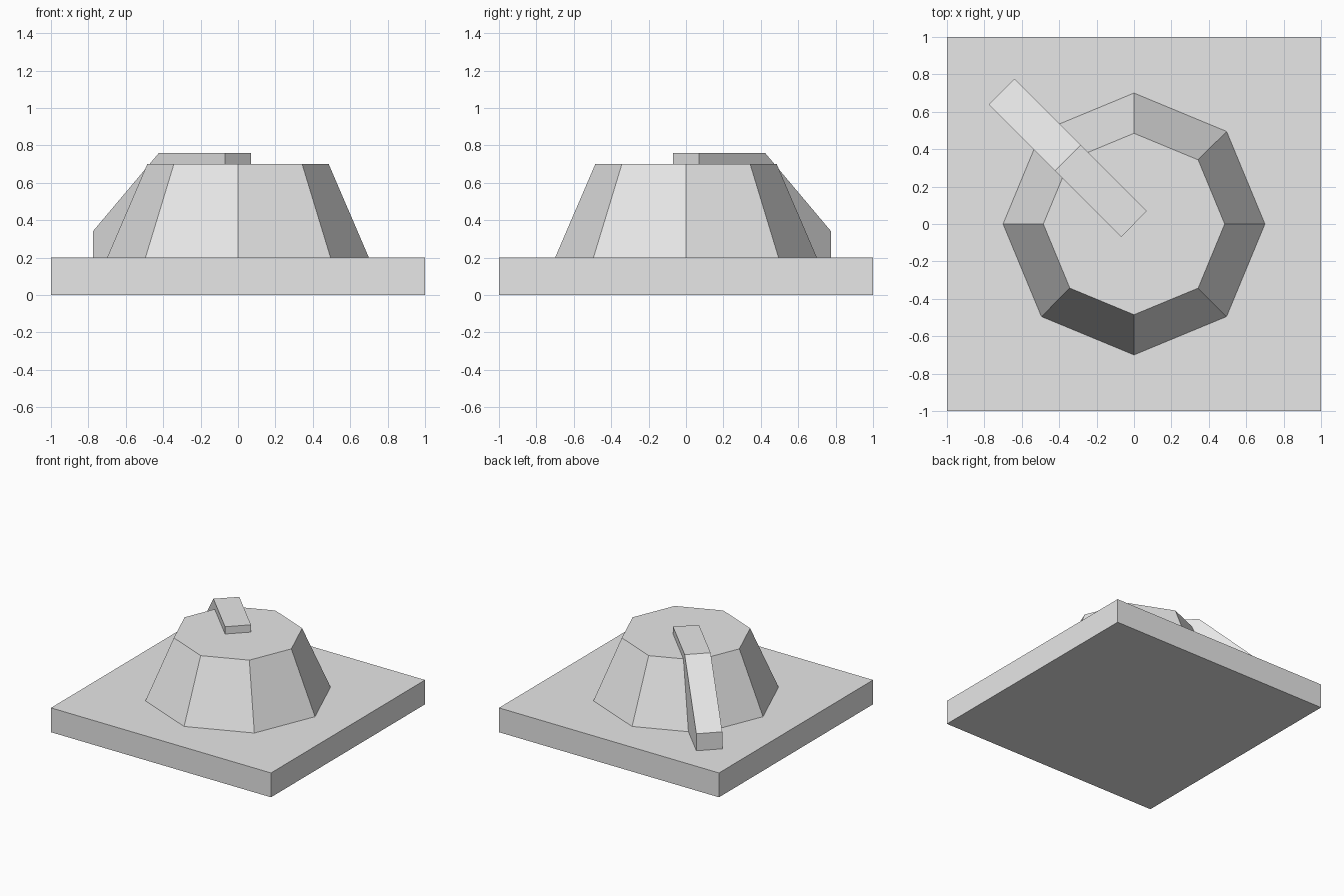
import bpy
import bmesh
from math import radians
from mathutils import Matrix

cube = bpy.data.objects.get("Cube")
if cube:
    bpy.data.objects.remove(cube, do_unlink=True)

grey = bpy.data.materials.new("light grey")
grey.use_nodes = True
grey.diffuse_color = (0.8, 0.8, 0.8, 1)
grey.node_tree.nodes["Principled BSDF"].inputs["Base Color"].default_value = (0.8, 0.8, 0.8, 1)


def add_object(name, bm):
    bmesh.ops.recalc_face_normals(bm, faces=bm.faces)
    mesh = bpy.data.meshes.new(name)
    bm.to_mesh(mesh)
    bm.free()
    mesh.materials.append(grey)
    obj = bpy.data.objects.new(name, mesh)
    bpy.context.collection.objects.link(obj)
    return obj


# Square base slab
bm = bmesh.new()
bmesh.ops.create_cube(bm, size=1, matrix=Matrix.Translation((0, 0, 0.1)) @ Matrix.Diagonal((2, 2, 0.2, 1)))
add_object("base_slab", bm)

# Eight-sided tapered mound with corners on the axes
bm = bmesh.new()
bmesh.ops.create_cone(bm, cap_ends=True, segments=8, radius1=0.7, radius2=0.485,
                      depth=0.5, matrix=Matrix.Translation((0, 0, 0.45)))
add_object("tapered_mound", bm)

# Ramp: side profile (distance from centre, height) extruded across its width
profile = [(0, 0.2), (1, 0.2), (1, 0.34), (0.5, 0.76), (0, 0.76)]
width = 0.196
bm = bmesh.new()
side = bm.faces.new([bm.verts.new((d, -width / 2, z)) for d, z in profile])
moved = bmesh.ops.extrude_face_region(bm, geom=[side])["geom"]
bmesh.ops.translate(bm, vec=(0, width, 0), verts=[v for v in moved if isinstance(v, bmesh.types.BMVert)])
# Close the starting side if the extrusion left it open
bmesh.ops.holes_fill(bm, edges=[e for e in bm.edges if e.is_boundary])
bm.transform(Matrix.Rotation(radians(135), 4, "Z"))
add_object("diagonal_ramp", bm)
